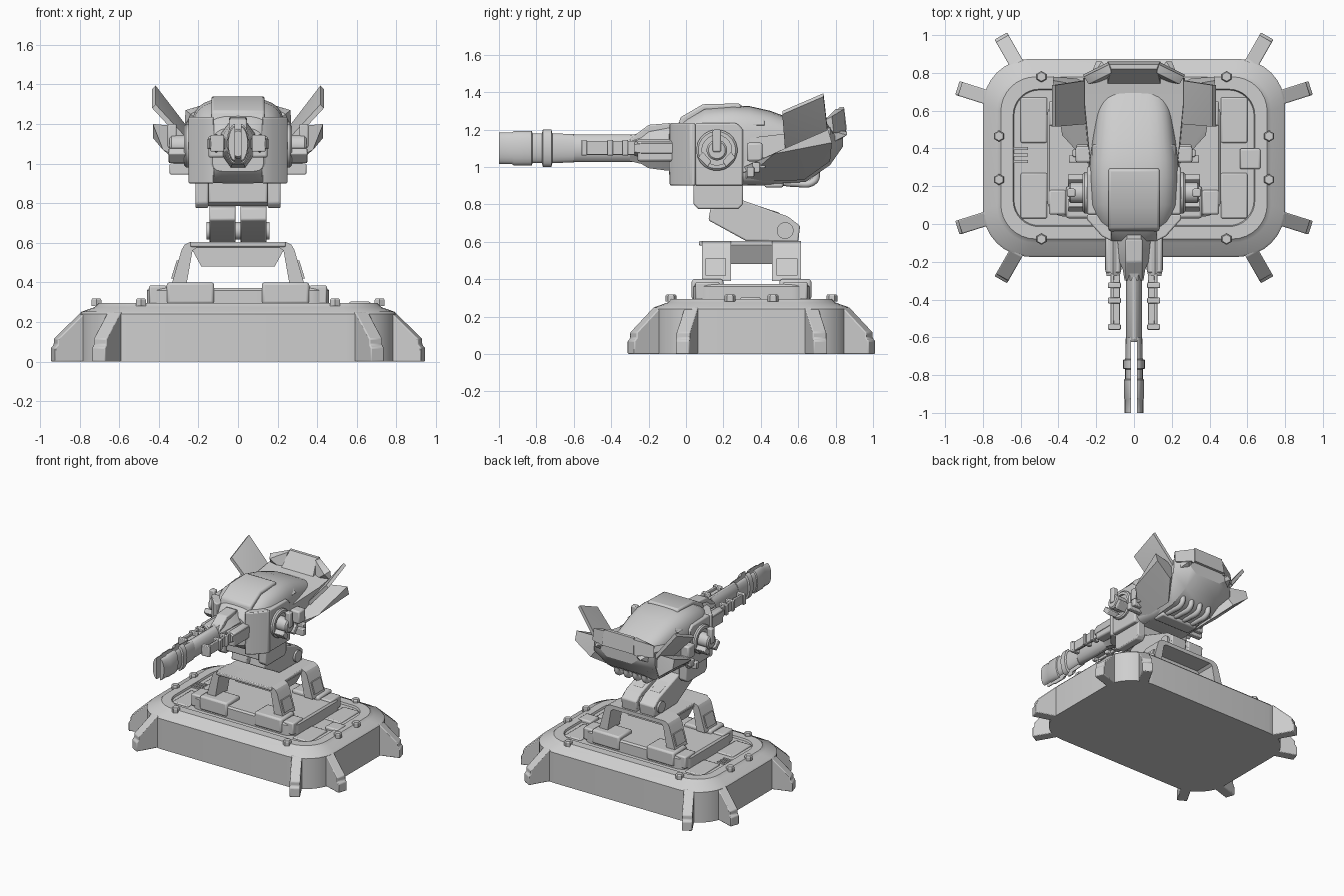
import bpy, bmesh, math
from mathutils import Vector, Matrix

cube = bpy.data.objects.get("Cube")
if cube:
    bpy.data.objects.remove(cube, do_unlink=True)

grey = bpy.data.materials.new("light_grey")
grey.use_nodes = True
COLOR = (0.62, 0.62, 0.62, 1)
grey.diffuse_color = COLOR
grey.node_tree.nodes["Principled BSDF"].inputs["Base Color"].default_value = COLOR
CY = 0.35  # depth centre of the base


def finish(name, bm, mirror=False, bevel=0, mirror_y=False):
    bmesh.ops.recalc_face_normals(bm, faces=bm.faces)
    me = bpy.data.meshes.new(name)
    bm.to_mesh(me)
    bm.free()
    me.materials.append(grey)
    ob = bpy.data.objects.new(name, me)
    bpy.context.collection.objects.link(ob)
    if bevel:
        mod = ob.modifiers.new("Bevel", "BEVEL")
        mod.width, mod.segments, mod.limit_method = bevel, 2, "ANGLE"
    if mirror:
        ob.modifiers.new("Mirror", "MIRROR").use_mirror_merge = False
    if mirror_y:
        mod = ob.modifiers.new("MirrorDepth", "MIRROR")
        mod.use_axis = (False, True, False)
        mod.use_mirror_merge = False
        ob.location.y = CY
        me.transform(Matrix.Translation((0, -CY, 0)))
    bpy.ops.object.select_all(action="DESELECT")
    bpy.context.view_layer.objects.active = ob
    ob.select_set(True)
    bpy.ops.object.shade_smooth_by_angle(angle=math.radians(32))
    return ob


def loft(name, rings, **kw):
    bm = bmesh.new()
    loops = [[bm.verts.new(p) for p in ring] for ring in rings]
    for a, b in zip(loops, loops[1:]):
        for i in range(len(a)):
            j = (i + 1) % len(a)
            bm.faces.new((a[i], a[j], b[j], b[i]))
    bm.faces.new(loops[0])
    bm.faces.new(loops[-1])
    return finish(name, bm, **kw)


def prism(name, pts, axis, a, b, **kw):
    def put(p, t):
        v = list(p)
        v.insert("xyz".index(axis), t)
        return v
    return loft(name, [[put(p, t) for p in pts] for t in (a, b)], **kw)


def box(name, x0, x1, y0, y1, z0, z1, **kw):
    return prism(name, [(x0, y0), (x1, y0), (x1, y1), (x0, y1)], "z", z0, z1, **kw)


def hull(name, pts, **kw):
    bm = bmesh.new()
    for p in pts:
        bm.verts.new(p)
    bmesh.ops.convex_hull(bm, input=bm.verts)
    bmesh.ops.dissolve_limit(bm, angle_limit=0.02, verts=bm.verts, edges=bm.edges)
    return finish(name, bm, **kw)


def turned(name, centre, axis, profile, n=24, sx=1.0, **kw):
    """Stack of circles along an axis; profile = (position, radius)."""
    rings = []
    for t, r in profile:
        ring = []
        for i in range(n):
            a = math.tau * (i + 0.5) / n
            p = [centre[0] + r * sx * math.cos(a), centre[1] + r * math.sin(a)]
            p.insert("xyz".index(axis), t)
            ring.append(p)
        rings.append(ring)
    return loft(name, rings, **kw)


def round_rect(hx, hy, r, z):
    pts = []
    for k, (sx, sy) in enumerate([(1, 1), (-1, 1), (-1, -1), (1, -1)]):
        for i in range(9):
            a = math.pi / 2 * (k + i / 8)
            pts.append((sx * (hx - r) + r * math.cos(a), CY + sy * (hy - r) + r * math.sin(a), z))
    return pts


# Base: rounded slab with sloped rim and sunken deck
rim = [(0, 0), (0, .24), (.01, .252), (.075, .275), (.095, .295), (.16, .295), (.165, .28)]
loft("base", [round_rect(.8 - d, .524 - d, .25 - d * .7, z) for d, z in rim])
loft("platform", [round_rect(.46 - d, .31 - d, .09, z) for d, z in [(0, .27), (0, .36), (.012, .373)]])
for y0, y1 in [(.03, .27), (.43, .67)]:
    box("deck_panel", .46, .6, y0, y1, .27, .29, mirror=True, bevel=.008)
box("deck_hatch", .56, .67, .29, .4, .27, .303, bevel=.01)
for y in (.33, .365, .4):
    box("deck_slot", -.66, -.56, y - .008, y + .008, .27, .29)
for x, y in [(.49, .43), (.715, .115)]:
    turned("bolt", (x, CY + y), "z", [(.28, .03), (.31, .03), (.318, .024)], 6, mirror=True, mirror_y=True)

# Splayed feet: two per corner
foot = [(-.06, 0), (.2, 0), (.2, .07), (.185, .085), (.185, .115), (.04, .25), (-.06, .25)]
for start, end in [((.745, .31), (.935, .37)), ((.605, .47), (.705, .645))]:
    s, e = Vector(start), Vector(end)
    d = (e - s).normalized()
    side = Vector((-d.y, d.x)) * .038
    o = e - d * .2
    rings = [[(*(o + d * t + side * k + Vector((0, CY))), z) for t, z in foot] for k in (-1, 1)]
    loft("corner_foot", rings, mirror=True, mirror_y=True, bevel=.006)

# Mount: corner blocks, arches, top plate
box("mount_block", .12, .36, .03, .2, .29, .40, mirror=True, mirror_y=True, bevel=.014)
box("side_block", .36, .45, .05, .18, .29, .385, mirror=True, mirror_y=True, bevel=.01)
arch = [(.335, .39), (.285, .565), (.27, .59), (.24, .605), (0, .605), (0, .575), (.21, .575), (.23, .56), (.26, .39)]
prism("arch", arch, "y", .085, .24, mirror=True, mirror_y=True)
hull("arch_pad", [(x + k, y, z) for x, z in [(.328, .42), (.3, .51)] for y in (.105, .215) for k in (-.02, .01)],
     mirror=True, mirror_y=True)
box("mount_plate", -.24, .24, .07, .615, .58, .605, bevel=.006)
prism("mount_core", [(-.24, .58), (.24, .58), (.185, .48), (-.185, .48)], "y", .235, .465)

# Twin bent arms carrying the head
arm = [(.13, .775), (.28, .83), (.545, .735), (.61, .685), (.6, .6), (.32, .605), (.12, .715)]
prism("arm", arm, "x", .012, .145, mirror=True, bevel=.008)
prism("arm_cover", [(.33, .81), (.5, .755), (.5, .72), (.33, .77)], "x", .035, .12, mirror=True, bevel=.005)
turned("arm_pivot", (.53, .66), "x", [(-.16, .045), (.16, .045)], 16)
box("neck", -.15, .15, .06, .29, .8, .95, bevel=.01)
turned("neck_axle", (.17, .84), "x", [(-.18, .055), (.18, .055)], 16)
prism("neck_side", [(.04, .95), (.04, .8), (.065, .775), (.28, .775), (.305, .8), (.305, .95)], "x", .15, .215,
      mirror=True, bevel=.008)


# Head shell
def shell_ring(y, w, zb, zt, grow=0.0):
    ring = []
    for i in range(32):
        a = math.tau * i / 32
        c, s = math.cos(a), math.sin(a)
        p = .58 if s > 0 else .35
        zc = zb + (zt - zb) * .47
        h = (zt if s > 0 else 2 * zc - zb) - zc + grow
        ring.append(((w + grow) * math.copysign(abs(c) ** p, c), y, zc + h * math.copysign(abs(s) ** p, s)))
    return ring


shell = [(-.09, .13, .96, 1.18), (-.05, .17, .92, 1.23), (.01, .21, .9, 1.27), (.1, .235, .9, 1.318),
         (.25, .24, .9, 1.33), (.34, .235, .9, 1.325), (.45, .22, .9, 1.3), (.6, .2, .93, 1.245), (.75, .16, 1, 1.17)]
loft("head_shell", [shell_ring(*s) for s in shell])
prism("brow", [(-.045, 1.2), (-.03, 1.265), (.09, 1.335), (.29, 1.34), (.3, 1.3), (.1, 1.3)], "x", -.135, .135,
      bevel=.012)
prism("cheek_plate", [(.12, -.09), (.17, -.065), (.25, .025), (.25, .05), (.12, .05)], "z", .9, 1.235,
      mirror=True, bevel=.008)
prism("head_side", [(.05, .9), (.305, .9), (.305, 1.2), (.27, 1.235), (.05, 1.235)], "x", .15, .248,
      mirror=True, bevel=.01)
hull("roof_vent", [(x, y, z) for y in (.29, .42) for x, z in [(.17, 1.28), (.225, 1.225), (.16, 1.2)]],
     mirror=True, bevel=.006)

# Round side joints with clamps
turned("side_disc", (.165, 1.09), "x", [(.2, .11), (.262, .11), (.272, .1), (.272, .08), (.255, .08)], mirror=True)
turned("side_hub", (.165, 1.09), "x", [(.23, .055), (.335, .055), (.345, .045)], mirror=True)
box("side_lever", .31, .355, .143, .187, 1.08, 1.2, mirror=True, bevel=.008)
for sgn in (-1, 1):
    pts = [(.165 + sgn * u, v) for u, v in [(.05, 1.0), (.1, 1.05), (.075, 1.08), (.03, 1.03)]]
    prism("side_clamp", pts, "x", .24, .35, mirror=True, bevel=.005)
for k in range(3):
    y = .325 + .03 * k
    box("side_rib", .22, .345 - .02 * k, y, y + .04, .945 + .025 * k, 1.0 + .025 * k, mirror=True, bevel=.006)
box("side_duct", .22, .31, .325, .41, 1.03, 1.13, mirror=True, bevel=.012)


# Angular rear hull with raised rim
def rear_ring(y, low, wide, zb, zm, zt):
    half = [(low, zb), (wide, zm), (wide * .97, zt)]
    return [(x, y, z) for x, z in half] + [(-x, y, z) for x, z in reversed(half)]


loft("rear_hull", [rear_ring(.29, .16, .235, .9, .97, 1.15), rear_ring(.64, .17, .27, .92, 1.03, 1.19),
                   rear_ring(.77, .15, .27, 1.01, 1.09, 1.21), rear_ring(.84, .11, .16, 1.11, 1.15, 1.22)])
hull("rear_rim", [(sx * x, y, z) for sx in (-1, 1) for x, y, z in
                  [(.14, .86, 1.2), (.13, .845, 1.32), (.12, .82, 1.32), (.14, .74, 1.2)]])
hull("rim_side", [(.14, .855, 1.19), (.13, .845, 1.31), (.12, .8, 1.31), (.27, .79, 1.18), (.265, .78, 1.27),
                  (.24, .74, 1.25), (.15, .76, 1.18)], mirror=True)

# Swept fins and lower wings
fin = [(.25, .53, 1.1), (.26, .76, 1.17), (.425, .735, 1.385), (.425, .515, 1.29)]
hull("fin", [(x + k, y, z - k) for x, y, z in fin for k in (-.009, .009)], mirror=True)
hull("lower_wing", [(.2, .3, .92), (.235, .31, 1.0), (.2, .72, 1.18), (.39, .53, 1.1), (.38, .47, 1.07),
                    (.43, .76, 1.2), (.43, .78, 1.13), (.3, .77, 1.03), (.2, .63, .93)], mirror=True)
hull("tail_spike", [(.12, .78, 1.12), (.12, .78, 1.2), (.24, .76, 1.12), (.24, .76, 1.2), (.2, .86, 1.17),
                    (.17, .86, 1.19)], mirror=True)

# Pipes under the rear
for x in (-.12, -.04, .04, .12):
    cu = bpy.data.curves.new("belly_pipe", "CURVE")
    cu.dimensions, cu.bevel_depth, cu.bevel_resolution = "3D", .02, 3
    sp = cu.splines.new("BEZIER")
    path = [(.46, .93), (.58, .912), (.685, .925), (.7, .985)]
    sp.bezier_points.add(len(path) - 1)
    for bp, (y, z) in zip(sp.bezier_points, path):
        bp.co = (x, y, z)
        bp.handle_left_type = bp.handle_right_type = "AUTO"
    cu.materials.append(grey)
    bpy.context.collection.objects.link(bpy.data.objects.new("belly_pipe", cu))
box("belly_block", -.16, .16, .42, .52, .89, .95, bevel=.01)

# Gun: housing, tube and split muzzle rails
AX = (0, 1.1)
turned("gun_housing", AX, "y", [(0, .13), (-.1, .13), (-.2, .115), (-.24, .09), (-.3, .075)], 8, .72)
turned("gun_tube", AX, "y", [(-.2, .075), (-.61, .075), (-.625, .065)], 16, .58)
prism("gun_top", [(-.08, 1.1), (-.08, 1.235), (-.2, 1.225), (-.3, 1.15), (-.3, 1.1)], "x", -.045, .045, bevel=.008)
rail = [(-.6, .075), (-.715, .08), (-.72, .1), (-.765, .1), (-.77, .08), (-.82, .08), (-.825, .092), (-.92, .092),
        (-.93, .085), (-1, .085)]
rings = []
for y, r in rail:
    arc = [math.pi * (i / 10 - .5) for i in range(11)]
    rings.append([(.015 + (r * .58 - .015) * math.cos(a), y, 1.1 + r * math.sin(a)) for a in arc])
loft("muzzle_rail", rings, mirror=True)

# Side guides beside the gun
turned("guide_housing", (.11, 1.1), "y", [(.0, .05), (-.24, .05), (-.275, .04)], 6, mirror=True)
box("guide_block", .07, .15, -.26, -.06, 1.03, 1.14, mirror=True, bevel=.012)
box("guide_rod", .075, .115, -.55, -.26, 1.085, 1.12, mirror=True, bevel=.005)
box("guide_rail", .105, .125, -.56, -.26, 1.065, 1.14, mirror=True, bevel=.004)
for y in (-.56, -.42, -.34):
    box("guide_clip", .07, .138, y, y + .03, 1.06, 1.145, mirror=True, bevel=.005)
